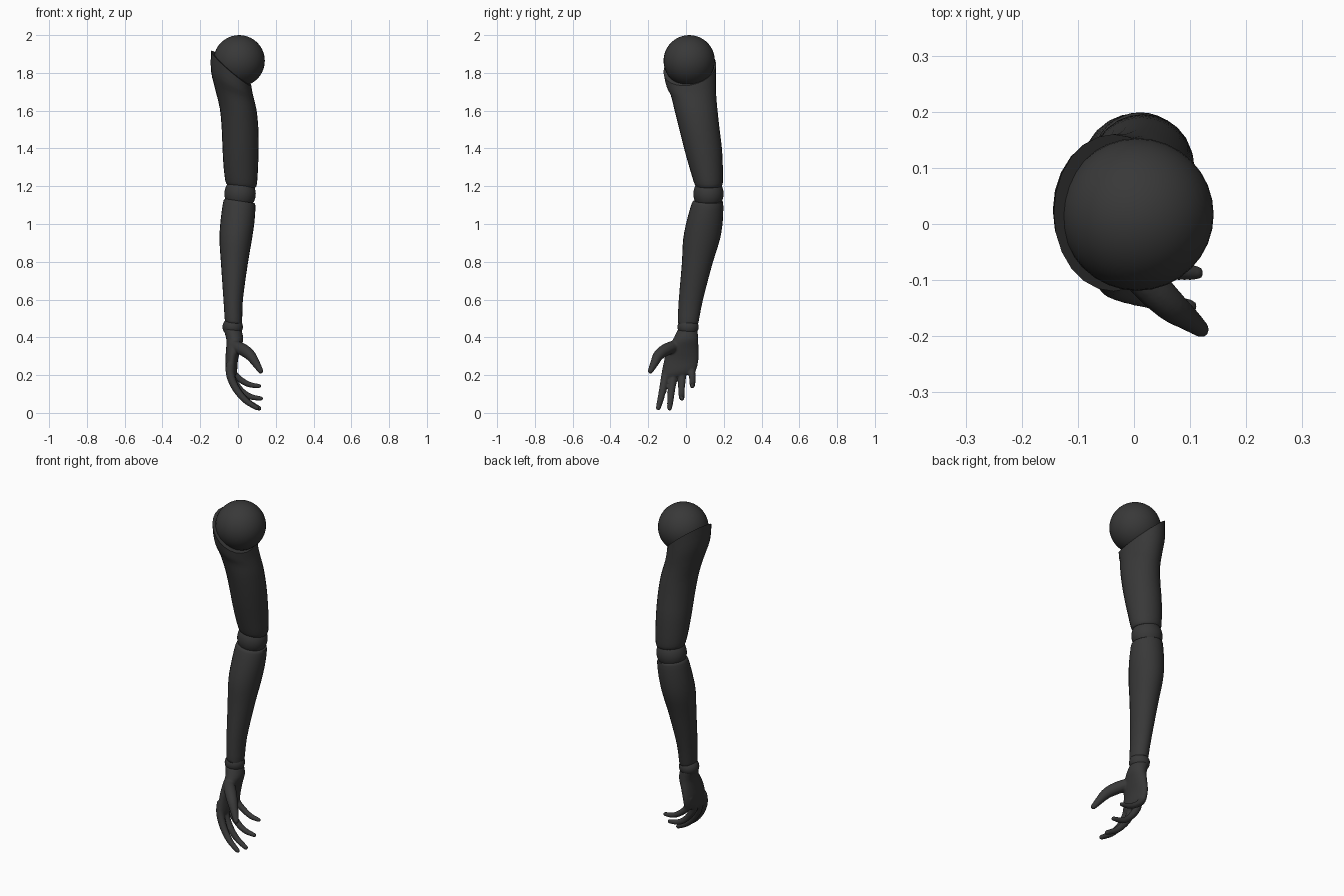
import bpy
import bmesh
from math import cos, sin, pi
from mathutils import Vector

SIDES = 24
if "Cube" in bpy.data.objects:
    bpy.data.objects.remove(bpy.data.objects["Cube"], do_unlink=True)

grey = bpy.data.materials.new("dark grey")
grey.use_nodes = True
grey.diffuse_color = (0.04, 0.04, 0.04, 1)
grey.node_tree.nodes["Principled BSDF"].inputs["Base Color"].default_value = (0.04, 0.04, 0.04, 1)


def catmull(rows, steps):
    """Smoothly interpolate a list of equal-length tuples."""
    out = []
    for i in range(len(rows) - 1):
        a, b = rows[max(i - 1, 0)], rows[i]
        c, d = rows[i + 1], rows[min(i + 2, len(rows) - 1)]
        for k in range(steps):
            t = k / steps
            out.append([q + t / 2 * (r - p + t * (2 * p - 5 * q + 4 * r - s + t * (3 * (q - r) + s - p)))
                        for p, q, r, s in zip(a, b, c, d)])
    return out + [list(rows[-1])]


def loft(bm, rings):
    """Skin closed rings and cap both ends."""
    loops = [[bm.verts.new(p) for p in ring] for ring in rings]
    for a, b in zip(loops, loops[1:]):
        for i in range(len(a)):
            j = (i + 1) % len(a)
            bm.faces.new((a[i], a[j], b[j], b[i]))
    bm.faces.new(loops[0])
    bm.faces.new(loops[-1])


def limb_rings(sections, steps=3):
    """Sections: z, x min, x max, y min, y max, slope along x, slope along y."""
    rings = []
    for z, x0, x1, y0, y1, sx, sy in catmull(sections, steps):
        ring = []
        for i in range(SIDES):
            dx = (x1 - x0) / 2 * cos(2 * pi * i / SIDES)
            dy = (y1 - y0) / 2 * sin(2 * pi * i / SIDES)
            ring.append(Vector(((x0 + x1) / 2 + dx, (y0 + y1) / 2 + dy, z + sx * dx + sy * dy)))
        rings.append(ring)
    return rings


def tube_rings(points):
    """Points: x, y, z, radius; the far end is rounded."""
    pts = catmull(points, 4)
    rings = []
    for i, p in enumerate(pts):
        tangent = Vector(pts[min(i + 1, len(pts) - 1)][:3]) - Vector(pts[max(i - 1, 0)][:3])
        turn = tangent.to_track_quat("Z", "Y")
        ends = [(0, 1)] if i < len(pts) - 1 else [(0, 1), (0.6, 0.8), (0.95, 0.3)]
        for ahead, scale in ends:
            rings.append([Vector(p[:3]) + turn @ (p[3] * Vector((scale * cos(a), scale * sin(a), ahead)))
                          for a in (2 * pi * k / 12 for k in range(12))])
    return rings


def finish(obj):
    obj.data.materials.append(grey)
    bpy.ops.object.select_all(action="DESELECT")
    obj.select_set(True)
    bpy.context.view_layer.objects.active = obj
    bpy.ops.object.shade_smooth_by_angle(angle=0.7)


def make(name, ring_sets):
    bm = bmesh.new()
    for rings in ring_sets:
        loft(bm, rings)
    bmesh.ops.recalc_face_normals(bm, faces=bm.faces)
    mesh = bpy.data.meshes.new(name)
    bm.to_mesh(mesh)
    bm.free()
    obj = bpy.data.objects.new(name, mesh)
    bpy.context.collection.objects.link(obj)
    return obj


def ball(name, centre, size):
    bpy.ops.mesh.primitive_uv_sphere_add(segments=32, ring_count=20, radius=1, location=centre)
    obj = bpy.context.object
    obj.name = name
    obj.scale = size
    finish(obj)


# Ball joints
ball("shoulder_joint", (0.006, 0.017, 1.864), (0.136, 0.136, 0.136))
ball("elbow_joint", (0.011, 0.119, 1.16), (0.083, 0.08, 0.088))
ball("wrist_joint", (-0.028, 0.011, 0.455), (0.054, 0.056, 0.05))

# Upper arm, with a slanted socket rim at the top
finish(make("upper_arm", [limb_rings([
    (1.825, -0.143, 0.07, -0.12, 0.16, -0.85, 0.15),
    (1.75, -0.143, 0.078, -0.105, 0.16, -0.55, 0.1),
    (1.68, -0.12, 0.088, -0.08, 0.16, -0.3, 0),
    (1.6, -0.096, 0.1, -0.06, 0.167, -0.1, 0),
    (1.5, -0.086, 0.108, -0.035, 0.178, 0, 0),
    (1.4, -0.082, 0.109, -0.01, 0.19, 0, 0),
    (1.3, -0.076, 0.106, 0.018, 0.195, 0, 0),
    (1.22, -0.067, 0.1, 0.042, 0.195, -0.1, 0),
    (1.2, -0.058, 0.09, 0.052, 0.188, -0.12, 0)])]))

# Forearm
finish(make("forearm", [limb_rings([
    (1.122, -0.068, 0.085, 0.04, 0.19, -0.15, 0),
    (1.108, -0.078, 0.092, 0.03, 0.197, -0.12, 0),
    (1.02, -0.092, 0.088, 0.005, 0.195, 0, 0),
    (0.92, -0.098, 0.074, -0.015, 0.18, 0, 0),
    (0.79, -0.09, 0.052, -0.022, 0.14, 0, 0),
    (0.6, -0.077, 0.026, -0.038, 0.09, 0, 0),
    (0.49, -0.07, 0.022, -0.043, 0.068, -0.1, 0),
    (0.475, -0.066, 0.017, -0.039, 0.064, -0.1, 0)])]))

# Hand: palm, four curled fingers and a thumb fused into one surface
palm = limb_rings([
    (0.44, -0.078, 0.02, -0.045, 0.062, -0.1, 0),
    (0.39, -0.062, 0.028, -0.068, 0.064, 0, 0),
    (0.34, -0.063, 0.015, -0.1, 0.066, 0, 0),
    (0.28, -0.067, 0, -0.116, 0.066, 0, 0),
    (0.22, -0.063, -0.005, -0.124, 0.058, 0, 0.2),
    (0.195, -0.05, -0.015, -0.115, 0.048, 0, 0.2)])
digits = [
    # index, middle, ring, little, thumb
    [(-0.04, -0.095, 0.26, 0.025), (-0.04, -0.108, 0.2, 0.023), (-0.012, -0.122, 0.13, 0.02),
     (0.04, -0.136, 0.066, 0.017), (0.1, -0.147, 0.026, 0.013)],
    [(-0.04, -0.055, 0.26, 0.025), (-0.04, -0.066, 0.2, 0.023), (-0.01, -0.076, 0.13, 0.02),
     (0.045, -0.083, 0.064, 0.017), (0.112, -0.087, 0.024, 0.013)],
    [(-0.04, -0.015, 0.27, 0.024), (-0.038, -0.02, 0.2, 0.022), (0.005, -0.024, 0.13, 0.018),
     (0.06, -0.023, 0.088, 0.016), (0.122, -0.022, 0.076, 0.012)],
    [(-0.04, 0.028, 0.28, 0.024), (-0.03, 0.03, 0.22, 0.02), (0.01, 0.034, 0.178, 0.017),
     (0.06, 0.034, 0.15, 0.015), (0.112, 0.033, 0.142, 0.012)],
    [(-0.03, -0.045, 0.36, 0.03), (0.025, -0.105, 0.335, 0.033), (0.065, -0.145, 0.305, 0.029),
     (0.095, -0.168, 0.262, 0.022), (0.12, -0.188, 0.222, 0.015)]]
hand = make("hand", [palm] + [tube_rings(d) for d in digits])
remesh = hand.modifiers.new("fuse", "REMESH")
remesh.mode = "VOXEL"
remesh.voxel_size = 0.005
remesh.use_smooth_shade = True
relax = hand.modifiers.new("relax", "SMOOTH")
relax.factor = 0.5
relax.iterations = 5
hand.data.materials.append(grey)
